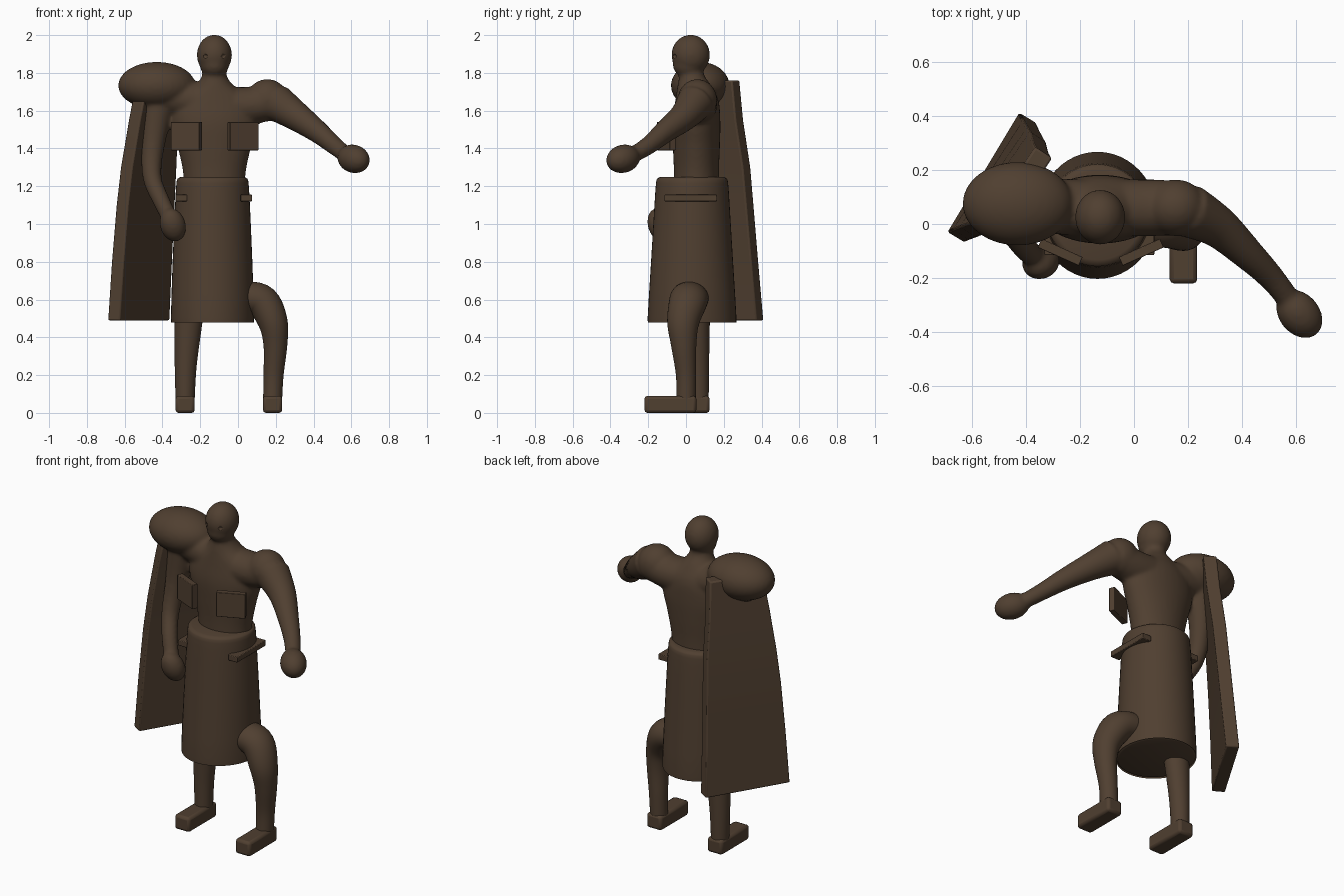
import bpy, bmesh, math
from mathutils import Vector, Matrix

if "Cube" in bpy.data.objects:
    bpy.data.objects.remove(bpy.data.objects["Cube"])

brown = bpy.data.materials.new("dark_brown")
brown.diffuse_color = (0.08, 0.05, 0.03, 1)
brown.use_nodes = True
brown.node_tree.nodes["Principled BSDF"].inputs["Base Color"].default_value = brown.diffuse_color
UP = Vector((0, 0, 1))


def finish(name, bm, angle=40, bevel=0.0):
    bmesh.ops.recalc_face_normals(bm, faces=bm.faces)
    me = bpy.data.meshes.new(name)
    bm.to_mesh(me)
    bm.free()
    me.materials.append(brown)
    me.shade_smooth()
    me.set_sharp_from_angle(angle=math.radians(angle))
    ob = bpy.data.objects.new(name, me)
    bpy.context.collection.objects.link(ob)
    if bevel:
        mod = ob.modifiers.new("soft_edges", 'BEVEL')
        mod.width, mod.segments = bevel, 2
    return ob


def skin(bm, rings):
    """Join rings of points into a closed solid."""
    rows = [[bm.verts.new(p) for p in r] for r in rings]
    n = len(rows[0])
    for a, b in zip(rows, rows[1:]):
        for i in range(n):
            bm.faces.new((a[i], a[(i + 1) % n], b[(i + 1) % n], b[i]))
    bm.faces.new(rows[0][::-1])
    bm.faces.new(rows[-1])


def loft(bm, stations, upright=False, steps=5, n=32):
    """Smooth tube through (x, y, z, rx, ry) stations."""
    pts = []
    for i in range(len(stations) - 1):
        p0, p1 = stations[max(i - 1, 0)], stations[i]
        p2, p3 = stations[i + 1], stations[min(i + 2, len(stations) - 1)]
        for s in range(steps):
            t = s / steps
            pts.append([0.5 * (2 * b + (c - a) * t + (2 * a - 5 * b + 4 * c - d) * t * t
                               + (3 * b - a - 3 * c + d) * t ** 3)
                        for a, b, c, d in zip(p0, p1, p2, p3)])
    pts.append(stations[-1])
    rings = []
    for i, p in enumerate(pts):
        tan = Vector(pts[min(i + 1, len(pts) - 1)][:3]) - Vector(pts[max(i - 1, 0)][:3])
        q = UP.rotation_difference(UP if upright else tan.normalized())
        rings.append([Vector(p[:3]) + q @ Vector((p[3] * math.cos(k * math.tau / n),
                                                  p[4] * math.sin(k * math.tau / n), 0))
                      for k in range(n)])
    skin(bm, rings)


def ball(bm, centre, radii, axis=(0, 0, 1)):
    rot = UP.rotation_difference(Vector(axis).normalized()).to_matrix().to_4x4()
    m = Matrix.Translation(centre) @ rot @ Matrix.Diagonal((*radii, 1))
    bmesh.ops.create_uvsphere(bm, u_segments=32, v_segments=20, radius=1, matrix=m)


def box(name, lo, hi, bevel, turn=0.0):
    lo, hi = Vector(lo), Vector(hi)
    bm = bmesh.new()
    m = (Matrix.Translation((lo + hi) / 2) @ Matrix.Rotation(turn, 4, 'Z')
         @ Matrix.Diagonal((*(hi - lo), 1)))
    bmesh.ops.create_cube(bm, size=1, matrix=m)
    return finish(name, bm, 40, bevel)


# Body: torso, neck, head, shoulders and arms fused into one soft form
bm = bmesh.new()
loft(bm, [(-.125, .055, 1.20, .16, .12), (-.125, .055, 1.30, .17, .12),
          (-.125, .055, 1.42, .198, .125), (-.125, .055, 1.54, .23, .127),
          (-.125, .058, 1.65, .21, .115), (-.125, .045, 1.73, .105, .09),
          (-.125, .03, 1.79, .064, .066), (-.125, .025, 1.85, .066, .07)], upright=True)
ball(bm, (-.125, .025, 1.895), (.093, .102, .107))
ball(bm, (-.125, .015, 1.845), (.077, .085, .075))
loft(bm, [(-.42, .07, 1.69, .10, .10), (-.15, .06, 1.64, .10, .105),
          (.04, .06, 1.625, .10, .105), (.19, .06, 1.65, .095, .10)])
ball(bm, (.155, .06, 1.655), (.112, .105, .112))
ball(bm, (-.43, .075, 1.733), (.205, .155, .125))
# Raised arm
loft(bm, [(.58, -.29, 1.36, .042, .042), (.51, -.2, 1.415, .048, .048),
          (.42, -.11, 1.49, .06, .06), (.31, -.01, 1.57, .078, .078),
          (.2, .05, 1.645, .1, .1)])
ball(bm, (.612, -.333, 1.345), (.075, .075, .1), (.6, -.7, -.2))
# Lowered arm
loft(bm, [(-.36, -.13, 1.03, .042, .042), (-.41, -.08, 1.13, .045, .045),
          (-.455, -.01, 1.25, .05, .05), (-.45, .04, 1.42, .062, .062),
          (-.42, .07, 1.65, .09, .09)])
ball(bm, (-.345, -.14, .995), (.062, .068, .092), (.3, .3, -1))
body = finish("body", bm)
fuse = body.modifiers.new("fuse", 'REMESH')
fuse.mode, fuse.voxel_size, fuse.use_smooth_shade = 'VOXEL', .011, True
soft = body.modifiers.new("soften", 'SMOOTH')
soft.factor, soft.iterations = .5, 6

# Eye hollows
bm = bmesh.new()
for s in (-1, 1):
    ball(bm, (-.125 + s * .052, -.067, 1.888), (.016, .016, .013))
cutter = finish("eye_cutter", bm)
cutter.hide_render = True
cut = body.modifiers.new("eyes", 'BOOLEAN')
cut.operation, cut.object = 'DIFFERENCE', cutter

# Long skirt with rounded rims
bm = bmesh.new()
skirt = [(.48, .20, .22), (.487, .214, .23), (.505, .22, .235), (.8, .211, .217),
         (1.1, .198, .199), (1.215, .191, .191), (1.24, .184, .184), (1.25, .165, .165)]
loft(bm, [(-.135, .032, z, rx, ry) for z, rx, ry in skirt], upright=True, steps=2, n=48)
finish("skirt", bm)

# Legs
bm = bmesh.new()
loft(bm, [(.183, 0, .06, .05, .052), (.188, 0, .2, .053, .053), (.198, -.012, .36, .063, .067),
          (.185, -.015, .48, .078, .085), (.13, .01, .585, .09, .1), (.04, .02, .61, .085, .1),
          (-.06, .02, .6, .08, .09)])
finish("bent_leg", bm)
bm = bmesh.new()
loft(bm, [(-.28, .067, .06, .05, .053), (-.277, .065, .25, .058, .057),
          (-.262, .06, .48, .073, .066), (-.25, .055, .6, .075, .07)])
finish("straight_leg", bm)

# Feet
for name, x, y in (("foot_bent_leg", .183, -.22), ("foot_straight_leg", -.28, -.15)):
    box(name, (x - .051, y, 0), (x + .051, y + .275, .09), .016)

# Chest plates and hip bars, mirrored about the body's middle
for side, s in (("left", -1), ("right", 1)):
    cx = -.123 + s * .15
    box("chest_plate_" + side, (cx - .083, -.122, 1.39), (cx + .083, -.087, 1.54), .003,
        turn=s * .42)
    hx = -.128 + s * .172
    box("hip_bar_" + side, (hx - .031, -.115, 1.12), (hx + .031, .165, 1.155), .004)

# Thick slanted cape: rows of height, outer front corner, outer back corner
rows = [(.49, -.69, -.03, -.425, .412), (.8, -.67, -.02, -.41, .385),
        (1.1, -.645, -.01, -.395, .36), (1.3, -.622, 0, -.385, .343),
        (1.55, -.58, .01, -.375, .305), (1.76, -.54, .02, -.365, .285)]
bm = bmesh.new()
rings = []
for z, ax, ay, bx, by in rows:
    d = Vector((bx - ax, by - ay)).normalized() * .075
    rings.append([Vector(p) for p in ((ax, ay, z), (bx, by, z),
                                      (bx + d.y, by - d.x, z), (ax + d.y, ay - d.x, z))])
skin(bm, rings)
finish("cape", bm, 30, .008)
